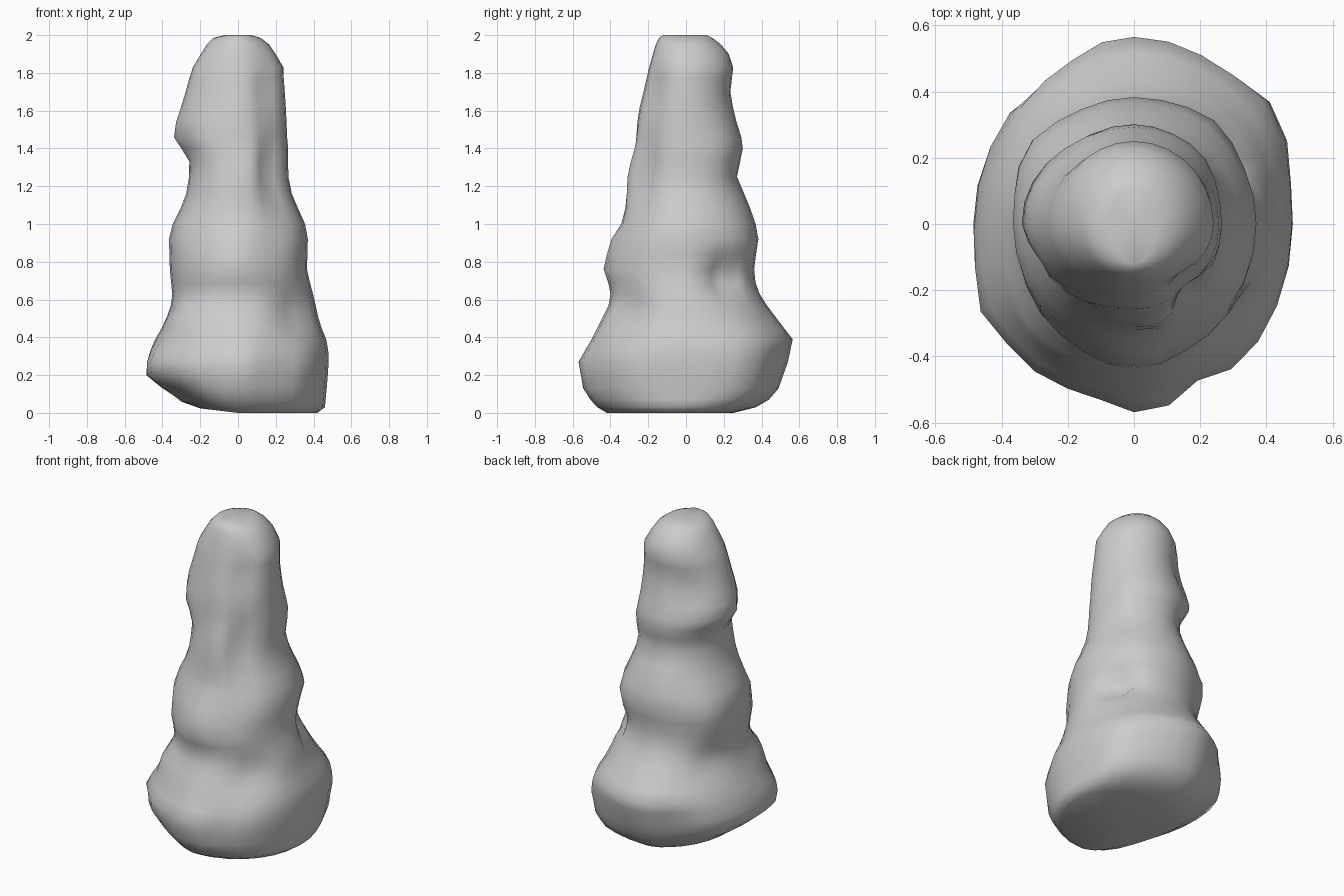
import bpy, bmesh, math

# Silhouettes as (z, min, max): front view gives x, side view gives y
X = [(0, -.20, .42), (.03, -.30, .46), (.2, -.485, .475), (.28, -.48, .48),
     (.37, -.45, .475), (.48, -.385, .43), (.6, -.345, .405), (.75, -.36, .365),
     (.93, -.365, .37), (1.0, -.345, .355), (1.1, -.295, .31), (1.2, -.26, .268),
     (1.33, -.258, .265), (1.4, -.30, .265), (1.46, -.34, .26), (1.54, -.328, .257),
     (1.67, -.285, .25), (1.8, -.25, .24), (1.84, -.235, .24), (1.95, -.165, .165),
     (1.985, -.13, .12), (2, -.07, .07)]
Y = [(0, -.42, .25), (.03, -.47, .37), (.06, -.50, .43), (.13, -.545, .49),
     (.27, -.57, .54), (.39, -.50, .565), (.5, -.445, .48), (.6, -.395, .405),
     (.67, -.405, .37), (.77, -.44, .36), (.92, -.395, .383), (1.02, -.33, .365),
     (1.12, -.315, .325), (1.25, -.30, .27), (1.42, -.265, .305), (1.58, -.255, .255),
     (1.7, -.225, .235), (1.83, -.195, .25), (1.92, -.17, .22), (1.98, -.15, .15),
     (2, -.12, .11)]

# Lumps and hollows: angle (front = -90), height, amount, angular width, height width
BUMPS = [(35, .25, .10, 16, .20), (45, .08, .06, 22, .08), (34, .72, -.26, 13, .09),
         (-45, .52, -.13, 11, .10), (-108, .25, -.06, 10, .15), (-64, .25, -.08, 10, .15),
         (120, .25, -.07, 12, .15), (-155, .27, .07, 12, .10), (-140, .50, .10, 20, .08),
         (-150, .06, -.08, 20, .06), (145, .85, .09, 18, .14), (50, .9, .05, 16, .10),
         (-62, .87, -.06, 14, .12), (-120, .87, -.05, 14, .12), (150, .58, -.06, 14, .08),
         (-72, 1.28, .08, 10, .17), (-50, 1.28, -.18, 12, .20), (-52, 1.70, -.13, 14, .14),
         (40, 1.35, .05, 18, .14), (-155, 1.45, -.08, 14, .10), (125, 1.62, -.09, 14, .10),
         (-120, 1.62, -.06, 14, .12)]


def extent(table, z):
    for a, b in zip(table, table[1:]):
        if z <= b[0]:
            t = (z - a[0]) / (b[0] - a[0])
            return [a[i] + (b[i] - a[i]) * t for i in (1, 2)]
    return table[-1][1:]


def swell(deg, z):
    s = 1
    for a, h, k, wa, wz in BUMPS:
        d = (deg - a + 180) % 360 - 180
        s += k * math.exp(-(d / wa) ** 2 - ((z - h) / wz) ** 2)
    return s


# Rock spire: lofted irregular rings
SIDES = 28
heights = [0, .03, .07, .13, .2, .27, .33, .39, .45, .51, .57, .63, .69, .76, .84, .92,
           1.0, 1.08, 1.16, 1.25, 1.33, 1.4, 1.46, 1.54, 1.62, 1.7, 1.77, 1.83, 1.9,
           1.95, 1.985, 2.0]
bm = bmesh.new()
rings = []
for z in heights:
    x0, x1 = extent(X, z)
    y0, y1 = extent(Y, z)
    ring = []
    for i in range(SIDES):
        deg = 360 * i / SIDES
        c, s = math.cos(math.radians(deg)), math.sin(math.radians(deg))
        k = swell(deg, z)
        x = k * c * (x1 if c > 0 else -x0)
        y = k * s * (y1 if s > 0 else -y0)
        tilt = max(0, -x) * .12 * max(0, 1 - z / .15)
        ring.append(bm.verts.new((x, y, z + tilt)))
    rings.append(ring)
for lo, hi in zip(rings, rings[1:]):
    for i in range(SIDES):
        j = (i + 1) % SIDES
        bm.faces.new((lo[i], lo[j], hi[j], hi[i]))

# Close the top and underside with fans
for ring, z in ((rings[0], .01), (rings[-1], 2.0)):
    mid = bm.verts.new((sum(v.co.x for v in ring) / SIDES, sum(v.co.y for v in ring) / SIDES, z))
    for i in range(SIDES):
        bm.faces.new((ring[i], ring[(i + 1) % SIDES], mid))
bmesh.ops.recalc_face_normals(bm, faces=bm.faces)
for f in bm.faces:
    f.smooth = True

mesh = bpy.data.meshes.new("rock_spire")
bm.to_mesh(mesh)
bm.free()
bpy.context.collection.objects.link(bpy.data.objects.new("rock_spire", mesh))
